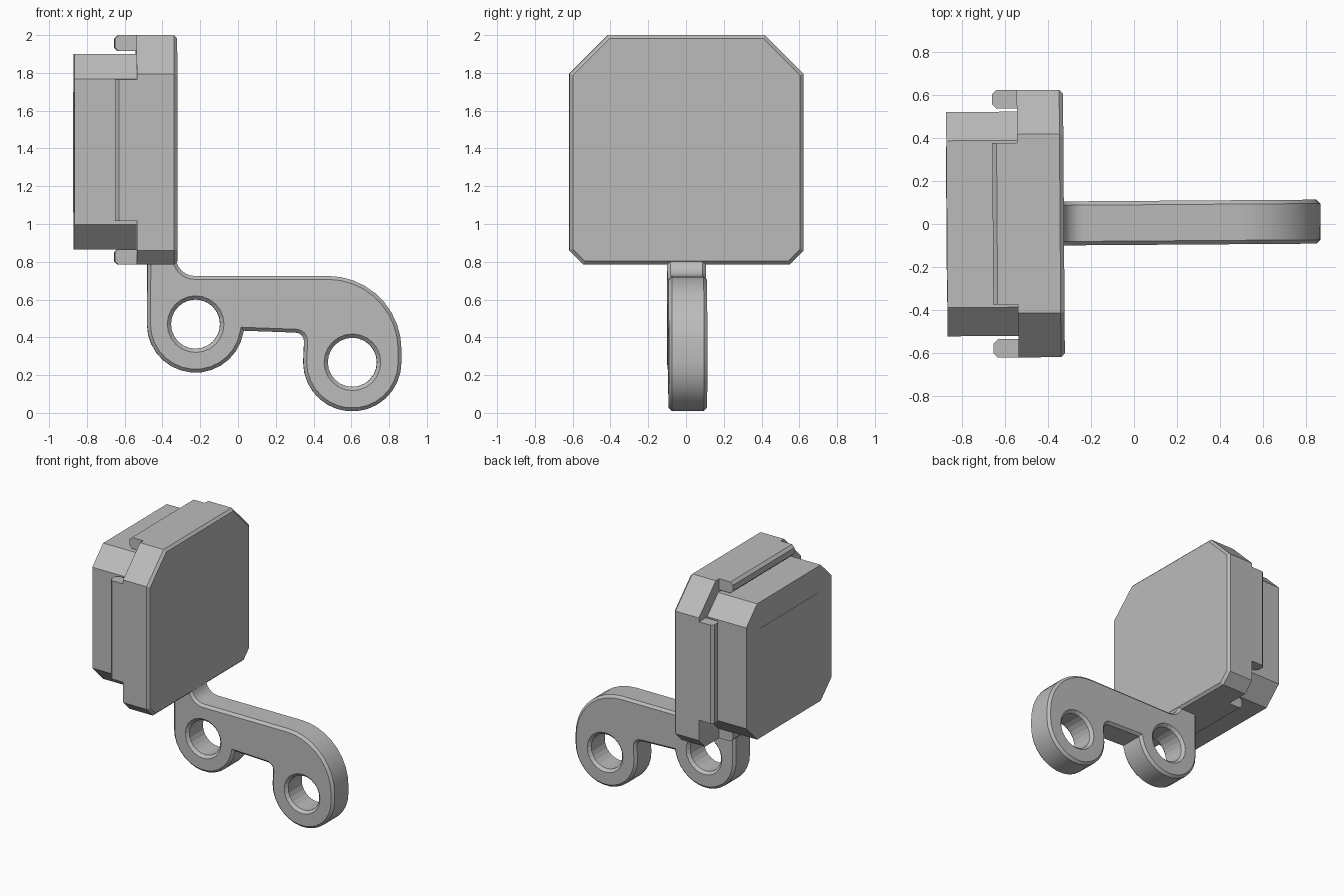
import bpy, bmesh, math
from mathutils import Matrix, Vector

cube = bpy.data.objects.get("Cube")
if cube:
    bpy.data.objects.remove(cube, do_unlink=True)

grey = bpy.data.materials.new("plain grey")
grey.use_nodes = True
grey.diffuse_color = (0.5, 0.5, 0.5, 1)
grey.node_tree.nodes["Principled BSDF"].inputs["Base Color"].default_value = (0.5, 0.5, 0.5, 1)

# The whole assembly sits turned by a hair about the vertical axis
TURN = Matrix.Translation((0, 0.005, 0)) @ Matrix.Rotation(0.007, 4, 'Z')


def make_object(name, bm):
    bmesh.ops.recalc_face_normals(bm, faces=bm.faces)
    mesh = bpy.data.meshes.new(name)
    bm.to_mesh(mesh)
    bm.free()
    mesh.materials.append(grey)
    ob = bpy.data.objects.new(name, mesh)
    bpy.context.collection.objects.link(ob)
    ob.matrix_world = TURN
    return ob


def prism(points, to_3d, start, end):
    """Extrude a 2D outline; to_3d(a, b, depth) places it. Returns mesh and end cap."""
    bm = bmesh.new()
    face = bm.faces.new([bm.verts.new(to_3d(a, b, start)) for a, b in points])
    shift = Vector(to_3d(0, 0, end)) - Vector(to_3d(0, 0, start))
    new = bmesh.ops.extrude_face_region(bm, geom=[face], use_keep_orig=True)["geom"]
    bmesh.ops.translate(bm, verts=[g for g in new if isinstance(g, bmesh.types.BMVert)], vec=shift)
    cap = next(g for g in new if isinstance(g, bmesh.types.BMFace))
    bmesh.ops.recalc_face_normals(bm, faces=bm.faces)
    return bm, face, cap


def chamfer(bm, edges, size):
    bmesh.ops.bevel(bm, geom=list(edges), offset=size, offset_type='OFFSET', segments=1, affect='EDGES')


def octagon(half, low, high, cut_low, cut_high):
    right = [(half - cut_low, low), (half, low + cut_low), (half, high - cut_high), (half - cut_high, high)]
    return right + [(-y, z) for y, z in reversed(right)]


def arc(cx, cz, r, a0, a1, steps):
    angles = [math.radians(a0 + (a1 - a0) * i / steps) for i in range(steps + 1)]
    return [(cx + r * math.cos(a), cz + r * math.sin(a)) for a in angles]


def facing_x(y, z, d):
    return (d, y, z)


def facing_y(x, z, d):
    return (x, d, z)


# Housing plate with a chamfered face
bm, back, front = prism(octagon(0.62, 0.785, 2.0, 0.075, 0.205), facing_x, -0.54, -0.325)
chamfer(bm, front.edges, 0.018)
make_object("housing_plate", bm)

# Inner module with a shallow recessed panel
bm, outer, inner = prism(octagon(0.52, 0.865, 1.9, 0.133, 0.133), facing_x, -0.868, -0.53)
make_object("inner_module", bm)
bm, _, _ = prism([(-0.36, 1.06), (0.36, 1.06), (0.36, 1.70), (-0.36, 1.70)], facing_x, -0.87, -0.86)
make_object("module_panel", bm)

# Four clips around the module: (name, outward direction, outer distance from centre)
clip_profile = [(-0.53, 0), (-0.635, 0), (-0.655, -0.02), (-0.655, -0.065), (-0.635, -0.085), (-0.53, -0.085)]
for name, angle, reach in (("top", 90, 0.61), ("bottom", -90, 0.605), ("back", 0, 0.62), ("front", 180, 0.62)):
    spin = Matrix.Translation((0, 0, 1.39)) @ Matrix.Rotation(math.radians(angle), 4, 'X')
    bm, _, _ = prism([(x, n + reach) for x, n in clip_profile], facing_y, -0.375, 0.375)
    # Lay the profile so that its second axis points outward along y
    for v in bm.verts:
        x, along, n = v.co
        v.co = spin @ Vector((x, n, along))
    make_object(name + "_clip", bm)

# Hinge arm outline: front lobe, notch, far lobe, shoulder, fillet to housing
HOLES = ((-0.225, 0.47), (0.605, 0.268))
outline = [(-0.48, 0.82)]
outline += arc(*HOLES[0], 0.257, 180, 350, 14)
outline += [(0.03, 0.435)]
outline += arc(0.305, 0.38, 0.045, 90, 0, 4)
outline += arc(*HOLES[1], 0.26, 180, 360, 15)
outline += arc(0.475, 0.335, 0.39, 0, 90, 9)
outline += arc(-0.23, 0.825, 0.1, 270, 180, 6)
bm, a, b = prism(outline, facing_y, -0.102, 0.102)
chamfer(bm, set(a.edges) | set(b.edges), 0.018)
arm = make_object("hinge_arm", bm)

# Countersunk round holes, cut by a turned profile
for i, (hx, hz) in enumerate(HOLES):
    bm = bmesh.new()
    rings = []
    for y, r in ((-0.112, 0.16), (-0.082, 0.13), (0.082, 0.13), (0.112, 0.16)):
        rings.append([bm.verts.new((x, y, z)) for x, z in arc(hx, hz, r, 0, 345, 23)])
    for r0, r1 in zip(rings, rings[1:]):
        for k in range(24):
            j = (k + 1) % 24
            bm.faces.new((r0[k], r0[j], r1[j], r1[k]))
    bm.faces.new(rings[0])
    bm.faces.new(rings[-1])
    cutter = make_object("hole_cutter_%d" % i, bm)
    cutter.hide_render = True
    cutter.hide_set(True)
    cut = arm.modifiers.new("hole", 'BOOLEAN')
    cut.operation = 'DIFFERENCE'
    cut.solver = 'EXACT'
    cut.object = cutter

# Smooth the round runs, keep the chamfers crisp
bpy.ops.object.select_all(action='DESELECT')
arm.select_set(True)
bpy.context.view_layer.objects.active = arm
bpy.ops.object.shade_smooth_by_angle(angle=math.radians(28))
